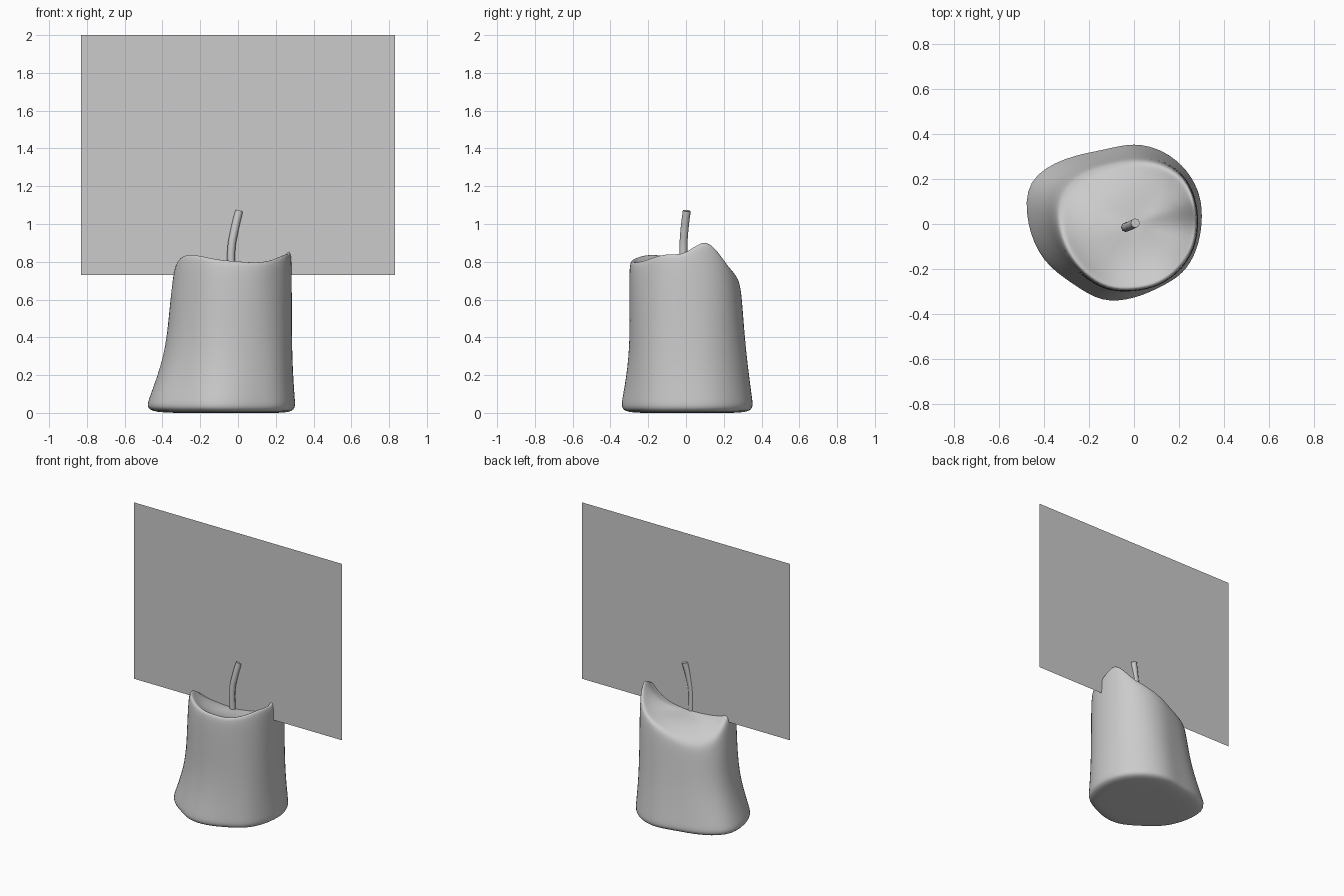
import bpy, math

if "Cube" in bpy.data.objects:
    bpy.data.objects.remove(bpy.data.objects["Cube"])

N = 16
# radius per 22.5 degree column, counter-clockwise from +x
foot = [.30, .32, .335, .35, .36, .35, .42, .52, .475, .44, .375, .375, .33, .30, .31, .30]
waist = [.285, .30, .315, .325, .325, .315, .37, .42, .385, .355, .33, .32, .295, .285, .295, .29]
rim = [.285, .295, .31, .30, .29, .29, .33, .36, .345, .33, .32, .32, .30, .30, .29, .29]
# melted rim height per column
rim_z = [.84, .97, .79, .73, .68, .63, .60, .62, .79, .85, .85, .82, .81, .80, .82, .86]
POOL = .73


def mix(a, b, t):
    return a + (b - a) * t


def add_mesh(name, verts, faces):
    me = bpy.data.meshes.new(name)
    me.from_pydata(verts, [], faces)
    ob = bpy.data.objects.new(name, me)
    bpy.context.collection.objects.link(ob)
    return ob


# candle body: stacked rings from the underside, up the wall, over the rim and into the wax pool
rings = []
rings.append([(r * .5, 0) for r in foot])
rings.append([(r * .95, 0) for r in foot])
rings.append([(r * 1.01, .035) for r in foot])
rings.append([(mix(f, w, .12), .08) for f, w in zip(foot, waist)])
rings.append([(w, .30) for w in waist])
for t in (.5, .88):
    rings.append([(mix(w, r, t), mix(.30, z, t)) for w, r, z in zip(waist, rim, rim_z)])
rings.append([(r * .97, z + .01) for r, z in zip(rim, rim_z)])
rings.append([(r * .84, mix(z, POOL, .4)) for r, z in zip(rim, rim_z)])
rings.append([(r * .5, mix(z, POOL, .85)) for r, z in zip(rim, rim_z)])

verts, faces = [], []
for ring in rings:
    for k, (r, z) in enumerate(ring):
        a = 2 * math.pi * k / N
        verts.append((1.015 * r * math.cos(a), 1.015 * r * math.sin(a), z))
for j in range(len(rings) - 1):
    for k in range(N):
        n = (k + 1) % N
        faces.append((j * N + k, j * N + n, (j + 1) * N + n, (j + 1) * N + k))
last = (len(rings) - 1) * N
verts += [(0, 0, 0), (0, 0, POOL)]
for k in range(N):
    n = (k + 1) % N
    faces.append((n, k, len(verts) - 2))
    faces.append((last + k, last + n, len(verts) - 1))
body = add_mesh("candle_body", verts, faces)
body.data.shade_smooth()
sub = body.modifiers.new("soften", 'SUBSURF')
sub.levels = sub.render_levels = 2

# wick: a thin bent tube
cu = bpy.data.curves.new("wick", 'CURVE')
cu.dimensions = '3D'
cu.bevel_depth = .021
cu.bevel_resolution = 2
cu.use_fill_caps = True
sp = cu.splines.new('BEZIER')
path = [(-.033, -.012, .70), (-.035, -.014, .87), (-.018, -.008, .97), (.006, .004, 1.07)]
sp.bezier_points.add(len(path) - 1)
for p, co in zip(sp.bezier_points, path):
    p.co = co
    p.handle_left_type = p.handle_right_type = 'AUTO'
bpy.context.collection.objects.link(bpy.data.objects.new("wick", cu))

# flame card: one upright flat panel through the wick
add_mesh("flame_card",
         [(-.83, 0, .73), (.83, 0, .73), (.83, 0, 2), (-.83, 0, 2)], [(0, 1, 2, 3)])
